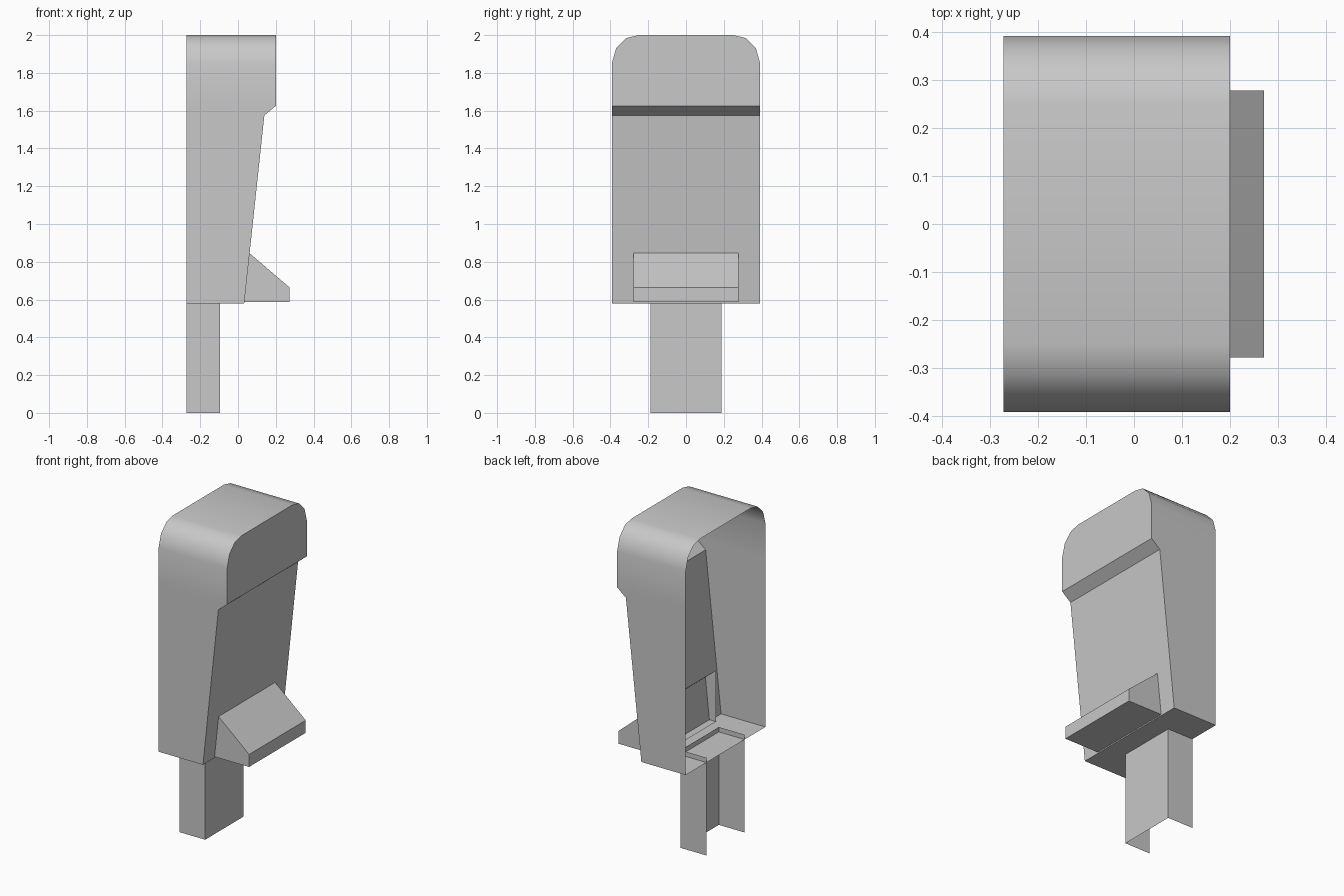
import bpy
import bmesh
import math

cube = bpy.data.objects.get("Cube")
if cube:
    bpy.data.objects.remove(cube, do_unlink=True)

grey = bpy.data.materials.new("plain_grey")
grey.use_nodes = True
grey.diffuse_color = (0.58, 0.58, 0.58, 1)
grey.node_tree.nodes["Principled BSDF"].inputs["Base Color"].default_value = (0.58, 0.58, 0.58, 1)

BACK = -0.273  # plane of the open rear side


def finish(name, bm):
    """Turn a bmesh into a shaded object."""
    mesh = bpy.data.meshes.new(name)
    bm.to_mesh(mesh)
    bm.free()
    mesh.materials.append(grey)
    obj = bpy.data.objects.new(name, mesh)
    bpy.context.collection.objects.link(obj)
    bpy.ops.object.select_all(action="DESELECT")
    obj.select_set(True)
    bpy.context.view_layer.objects.active = obj
    bpy.ops.object.shade_smooth_by_angle(angle=math.radians(40))
    return obj


# Body shell: arched outline swept from the open rear to the stepped front
half = [(0.393, 0.58), (0.393, 1.575), (0.393, 1.625), (0.393, 1.85),
        (0.37, 1.93), (0.315, 1.985), (0.25, 2.0)]
outline = half + [(-y, z) for y, z in reversed(half)]


def front_depth(z):
    if z >= 1.625:
        return 0.2
    return 0.033 + (z - 0.58) * 0.107


bm = bmesh.new()
rear = [bm.verts.new((BACK, y, z)) for y, z in outline]
front = [bm.verts.new((front_depth(z), y, z)) for y, z in outline]
n = len(outline)
for i in range(n):
    j = (i + 1) % n
    bm.faces.new((rear[i], rear[j], front[j], front[i]))
bm.faces.new((front[0], front[1], front[-2], front[-1]))   # sloping panel
bm.faces.new((front[1], front[2], front[-3], front[-2]))   # underside of the brow
bm.faces.new(front[2:-2])                                  # upper panel
bmesh.ops.recalc_face_normals(bm, faces=bm.faces)
finish("body_shell", bm)

# Ledge: wedge profile closed at the ends, open where it enters the body
profile = [(-0.012, 0.587), (0.272, 0.587), (0.272, 0.665), (-0.012, 0.908)]
bm = bmesh.new()
ends = [[bm.verts.new((x, y, z)) for x, z in profile] for y in (-0.279, 0.279)]
for end in ends:
    bm.faces.new(end)
for i in range(3):
    bm.faces.new((ends[0][i], ends[0][i + 1], ends[1][i + 1], ends[1][i]))
bmesh.ops.recalc_face_normals(bm, faces=bm.faces)
finish("wedge_ledge", bm)

# Stem: three-sided channel, open at the rear, top and bottom
path = [(BACK, -0.188), (-0.095, -0.188), (-0.095, 0.188), (BACK, 0.188)]
bm = bmesh.new()
low = [bm.verts.new((x, y, 0)) for x, y in path]
high = [bm.verts.new((x, y, 0.61)) for x, y in path]
for i in range(3):
    bm.faces.new((low[i], low[i + 1], high[i + 1], high[i]))
finish("stem_channel", bm)
